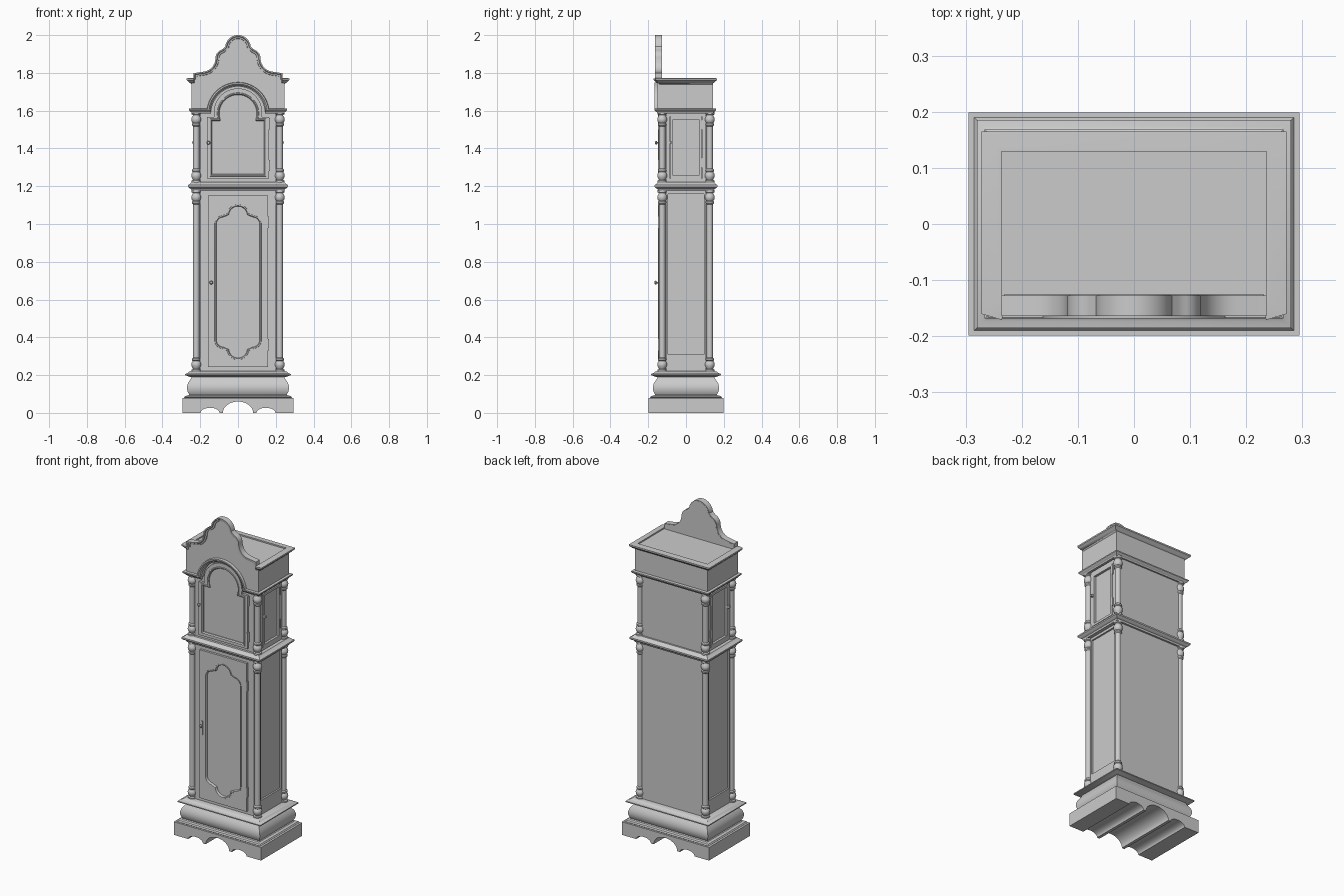
import bpy, bmesh
from math import sin, cos, pi, radians
from mathutils import Vector

if "Cube" in bpy.data.objects:
    bpy.data.objects.remove(bpy.data.objects["Cube"])


def finish(name, bm):
    bmesh.ops.remove_doubles(bm, verts=bm.verts, dist=1e-5)
    bmesh.ops.recalc_face_normals(bm, faces=bm.faces)
    me = bpy.data.meshes.new(name)
    bm.to_mesh(me)
    bm.free()
    ob = bpy.data.objects.new(name, me)
    bpy.context.collection.objects.link(ob)
    return ob


def box(name, x0, x1, y0, y1, z0, z1):
    bm = bmesh.new()
    bmesh.ops.create_cube(bm, size=1)
    for v in bm.verts:
        v.co = ((x0 + x1) / 2 + v.co.x * (x1 - x0), (y0 + y1) / 2 + v.co.y * (y1 - y0),
                (z0 + z1) / 2 + v.co.z * (z1 - z0))
    return finish(name, bm)


def plate(name, loops, d0, d1, side=False):
    """Flat board with holes, facing front (depth along y) or side (depth along x)."""
    cu = bpy.data.curves.new(name, 'CURVE')
    cu.dimensions, cu.fill_mode, cu.extrude = '2D', 'BOTH', abs(d1 - d0) / 2
    for loop in loops:
        sp = cu.splines.new('POLY')
        sp.points.add(len(loop) - 1)
        for p, (u, v) in zip(sp.points, loop):
            p.co = (u, v, 0, 1)
        sp.use_cyclic_u = True
    tmp = bpy.data.objects.new(name + "_curve", cu)
    me = bpy.data.meshes.new_from_object(tmp)
    bpy.data.objects.remove(tmp)
    bm = bmesh.new()
    bm.from_mesh(me)
    mid = (d0 + d1) / 2
    for v in bm.verts:
        u, w, h = v.co
        v.co = (mid + h, u, w) if side else (u, mid - h, w)
    bpy.data.meshes.remove(me)
    return finish(name, bm)


def sweep(name, path, profile, closed=False, front=False, cap=False):
    """Mitred moulding: profile = (outward offset, height) along a clockwise path."""
    pts = [Vector(p) for p in path]
    n = len(pts)
    bm = bmesh.new()
    rings = []
    for i, p in enumerate(pts):
        a = pts[i - 1] if closed or i > 0 else None
        b = pts[(i + 1) % n] if closed or i < n - 1 else None
        d1 = (p - a).normalized() if a is not None else (b - p).normalized()
        d2 = (b - p).normalized() if b is not None else d1
        n1, n2 = Vector((-d1.y, d1.x)), Vector((-d2.y, d2.x))
        m = (n1 + n2) / max(1 + n1.dot(n2), 0.5)
        ring = []
        for off, h in profile:
            q = p + m * off
            ring.append(bm.verts.new((q.x, h, q.y) if front else (q.x, q.y, h)))
        rings.append(ring)
    for i in range(n if closed else n - 1):
        r, s = rings[i], rings[(i + 1) % n]
        for j in range(len(profile) - 1):
            bm.faces.new((r[j], s[j], s[j + 1], r[j + 1]))
    if not closed:
        bm.faces.new(rings[0])
        bm.faces.new(rings[-1])
    if cap:
        bm.faces.new([r[0] for r in rings])
        bm.faces.new([r[-1] for r in rings])
    return finish(name, bm)


def lathe(name, profile, loc, seg=20, front=False):
    bm = bmesh.new()
    rings = []
    for r, h in profile:
        ring = []
        for i in range(seg):
            c, s = r * cos(2 * pi * i / seg), r * sin(2 * pi * i / seg)
            ring.append(bm.verts.new(Vector(loc) + Vector((c, h, s) if front else (c, s, h))))
        rings.append(ring)
    for r, s in zip(rings, rings[1:]):
        for i in range(seg):
            j = (i + 1) % seg
            bm.faces.new((r[i], r[j], s[j], s[i]))
    bm.faces.new(rings[0])
    bm.faces.new(rings[-1])
    return finish(name, bm)


def arc(cx, cz, rx, a0, a1, n=12, rz=None):
    rz = rz or rx
    return [(cx + rx * cos(radians(a0 + (a1 - a0) * i / n)),
             cz + rz * sin(radians(a0 + (a1 - a0) * i / n))) for i in range(n + 1)]


def mirror(half):
    """Right half, starting on the centre line -> full left-to-right path."""
    return [(-x, z) for x, z in reversed(half)][:-1] + half if abs(half[0][0]) < 1e-6 \
        else [(-x, z) for x, z in reversed(half)] + half


def rect(hx, y0, y1):
    return [(-hx, y0), (-hx, y1), (hx, y1), (hx, y0)]


# Plinth with scalloped lower edge
half = arc(0, 0, 0.08, 90, 0, 12, 0.06) + arc(0.148, 0, 0.05, 180, 0, 12, 0.027) + [(0.295, 0), (0.295, 0.08)]
plate("plinth", [mirror(half)], -0.199, 0.199)

# Bulging base and mouldings
base = [(.04, .078), (.045, .083), (.04, .09), (.022, .092), (.018, .097), (.026, .11), (.03, .125), (.03, .14),
        (.025, .157), (.015, .173), (.008, .183), (.007, .19), (.02, .192), (.028, .196), (.04, .2),
        (.04, .206), (.028, .21), (.02, .217), (.008, .222)]
sweep("ogee_base", rect(0.24, -0.145, 0.145), base, closed=True, cap=True)
waist = [(.004, 1.175), (.008, 1.185), (.018, 1.19), (.026, 1.197), (.026, 1.206), (.015, 1.211), (.004, 1.222)]
sweep("waist_moulding", rect(0.24, -0.142, 0.142), waist, closed=True, cap=True)

# Trunk and hood carcasses, with corners left open for the columns
for name, z0, z1 in (("trunk", 0.215, 1.18), ("hood", 1.215, 1.6)):
    box(name + "_core", -0.208, 0.208, -0.115, 0.115, z0, z1)
    box(name + "_front", -0.2, 0.2, -0.132, -0.11, z0, z1)
    box(name + "_back", -0.205, 0.205, 0.11, 0.135, z0, z1)

# Side frames, inset panels and side door details
for s, lab in ((-1, "left"), (1, "right")):
    for name, z0, z1, p0, p1, w in (("trunk", .215, 1.18, .31, 1.16, .095), ("hood", 1.215, 1.6, 1.24, 1.57, .085)):
        plate(f"{name}_{lab}_frame", [[(-.105, z0), (.105, z0), (.105, z1), (-.105, z1)],
              [(-w, p0), (w, p0), (w, p1), (-w, p1)]], s * .2, s * .224, side=True)
        box(f"{name}_{lab}_panel", *sorted((s * .2, s * .214)), -w, w, p0, p1)
    plate(f"hood_{lab}_door", [[(-.083, 1.242), (.083, 1.242), (.083, 1.568), (-.083, 1.568)],
          [(-.07, 1.256), (.07, 1.256), (.07, 1.554), (-.07, 1.554)]], s * .21, s * .228, side=True)
    box(f"hood_{lab}_knob", *sorted((s * .225, s * .243)), -.085, -.073, 1.425, 1.438)
    for z in (1.3, 1.5):
        box(f"hood_{lab}_hinge", *sorted((s * .222, s * .23)), .083, .09, z, z + .05)

# Turned corner columns
cap_shape = [(.024, 0), (.024, .012), (.017, .016), (.02, .022), (.025, .031), (.026, .04), (.024, .05),
             (.018, .058), (.022, .062), (.022, .07), (.0165, .076)]
for name, z0, z1 in (("trunk", .217, 1.18), ("hood", 1.217, 1.592)):
    prof = [(r, z0 + h) for r, h in cap_shape] + [(r, z1 - h) for r, h in reversed(cap_shape)]
    for x in (-.221, .221):
        for y in (-.126, .126):
            lathe(name + "_column", prof, (x, y, 0))

# Trunk door with lobed sunken panel
quarter = arc(0, 1.045, .055, 90, 8, 10) + [(.062, 1.05)] + arc(.078, 1.0, .042, 88, 0, 8)
lobed = mirror(quarter)
lobed = lobed + [(x, 1.385 - z) for x, z in reversed(lobed)]
plate("trunk_door", [[(-.16, .242), (.16, .242), (.16, 1.15), (-.16, 1.15)], lobed], -.145, -.12)
sweep("trunk_door_bead", lobed, [(.004, -.144), (.003, -.147), (-.003, -.147), (-.006, -.14), (-.006, -.13)],
      closed=True, front=True)
knob = [(.004, 0), (.004, -.008), (.009, -.011), (.01, -.016), (.006, -.021)]
box("trunk_door_escutcheon", -.148, -.136, -.149, -.14, .635, .72)
lathe("trunk_door_knob", knob, (-.142, -.146, .69), 12, True)
for z in (.33, .98):
    box("trunk_door_hinge", .157, .164, -.149, -.13, z, z + .06)

# Hood door: arched frame around the dial opening
outer = mirror(arc(0, 1.59, .128, 90, -11, 18) + [(.165, 1.566), (.165, 1.24)])
inner = mirror(arc(0, 1.585, .105, 90, -18, 18) + [(.143, 1.552), (.143, 1.258)])
plate("hood_door", [outer, inner], -.146, -.12)
sweep("hood_door_bead", inner, [(.006, -.145), (.004, -.149), (-.001, -.149), (-.006, -.142), (-.006, -.13)],
      closed=True, front=True)
plate("dial", [inner], -.135, -.12)
lathe("hood_door_knob", knob, (-.156, -.144, 1.43), 12, True)
for z in (1.28, 1.5):
    box("hood_door_hinge", .162, .169, -.149, -.13, z, z + .06)

# Frieze box and one-piece pediment board with arched opening
box("frieze", -.245, .245, -.13, .142, 1.595, 1.766)
crest = mirror(arc(0, 1.932, .064, 90, 5, 14) + [(.076, 1.926)] + arc(.072, 1.878, .043, 72, -5, 8)
               + arc(.19, 1.876, .074, 187, 262, 9) + [(.232, 1.795), (.232, 1.766)])
opening = mirror(arc(0, 1.585, .142, 90, 6, 18))
plate("pediment", [crest + [(.245, 1.766), (.245, 1.6)] + opening[::-1] + [(-.245, 1.6), (-.245, 1.766)]],
      -.152, -.126)
sweep("crest_moulding", crest, [(-.016, -.15), (-.014, -.156), (-.006, -.158), (-.003, -.163), (.004, -.164),
                                (.004, -.127), (-.002, -.127)], front=True)
sweep("arch_moulding", opening, [(0, -.13), (0, -.156), (.006, -.158), (.009, -.163), (.014, -.168),
                                 (.022, -.168), (.024, -.15)], front=True)

# Hood cornice, broken at the arch, and the top cornice behind the pediment
hood_mould = [(-.012, 1.585), (.001, 1.586), (.004, 1.592), (.012, 1.597), (.017, 1.603), (.017, 1.61), (-.012, 1.613)]
sweep("hood_moulding", [(-.143, -.15)] + rect(.243, -.15, .142) + [(.143, -.15)], hood_mould)
cornice = [(-.002, 1.735), (.005, 1.745), (.012, 1.748), (.02, 1.757), (.027, 1.762), (.027, 1.771),
           (-.001, 1.774), (-.009, 1.774), (-.009, 1.764)]
sweep("top_cornice", [(-.228, -.145)] + rect(.245, -.14, .138) + [(.228, -.145)], cornice)

# Smooth turned and moulded surfaces, keep edges crisp
for ob in bpy.context.scene.objects:
    ob.select_set(True)
    bpy.context.view_layer.objects.active = ob
bpy.ops.object.shade_smooth_by_angle(angle=radians(30))
